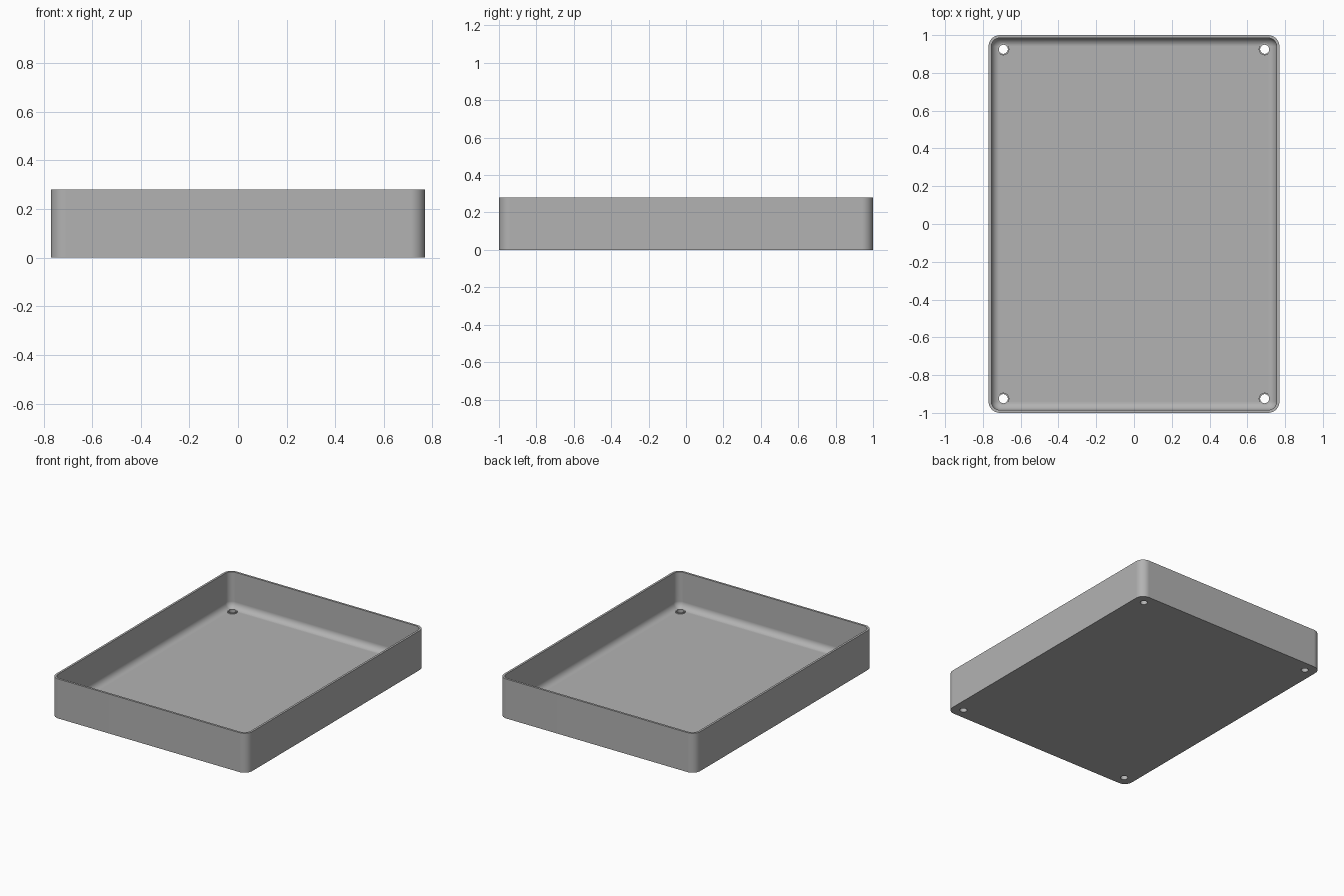
import bpy, bmesh
from math import sin, cos, pi

W, D, H = 0.77, 1.0, 0.28            # half width, half depth, height
WALL, FLOOR, CORNER, FILLET = 0.015, 0.026, 0.06, 0.045
HOLE_X, HOLE_Y, HOLE_R, BOSS_R, BOSS_TOP = 0.692, 0.925, 0.024, 0.032, 0.034

if "Cube" in bpy.data.objects:
    bpy.data.objects.remove(bpy.data.objects["Cube"], do_unlink=True)

grey = bpy.data.materials.new("plain grey")
grey.use_nodes = True
grey.diffuse_color = (0.45, 0.45, 0.45, 1)
grey.node_tree.nodes["Principled BSDF"].inputs["Base Color"].default_value = grey.diffuse_color


def rounded_rect(inset, z, steps=8):
    """Points of the outline moved inwards, counter-clockwise."""
    r = CORNER - inset
    cx, cy = W - CORNER, D - CORNER
    points = []
    for quarter, (sx, sy) in enumerate(((1, 1), (-1, 1), (-1, -1), (1, -1))):
        for i in range(steps + 1):
            a = (quarter + i / steps) * pi / 2
            points.append((sx * cx + r * cos(a), sy * cy + r * sin(a), z))
    return points


def circle(x, y, r, z, steps=32):
    return [(x + r * cos(2 * pi * i / steps), y + r * sin(2 * pi * i / steps), z)
            for i in range(steps)]


def loft(name, loops, closed=False):
    """Skin a row of loops; cap both ends, or join last loop to first."""
    bm = bmesh.new()
    rings = [[bm.verts.new(p) for p in loop] for loop in loops]
    n = len(rings[0])
    pairs = list(zip(rings, rings[1:]))
    if closed:
        pairs.append((rings[-1], rings[0]))
    else:
        bm.faces.new(rings[0])
        bm.faces.new(rings[-1])
    for a, b in pairs:
        for i in range(n):
            j = (i + 1) % n
            bm.faces.new((a[i], a[j], b[j], b[i]))
    bmesh.ops.recalc_face_normals(bm, faces=bm.faces)
    mesh = bpy.data.meshes.new(name)
    bm.to_mesh(mesh)
    bm.free()
    mesh.materials.append(grey)
    obj = bpy.data.objects.new(name, mesh)
    bpy.context.collection.objects.link(obj)
    return obj


def select(obj):
    bpy.ops.object.select_all(action='DESELECT')
    obj.select_set(True)
    bpy.context.view_layer.objects.active = obj


# Tray: outer wall, rim, inner wall, rounded inner edge, floor
loops = [rounded_rect(0, 0), rounded_rect(0, H), rounded_rect(WALL, H)]
for i in range(9):
    a = i / 8 * pi / 2
    inset = WALL + FILLET * (1 - cos(a)) * 0.98
    loops.append(rounded_rect(inset, FLOOR + FILLET * (1 - sin(a))))
tray = loft("tray", loops)

# Screw holes through the floor, each with a low raised collar
for sx, side in ((1, "left"), (-1, "right")):
    for sy, end in ((1, "back"), (-1, "front")):
        x, y = sx * HOLE_X, sy * HOLE_Y
        cutter = loft("hole_cutter", [circle(x, y, HOLE_R + 0.002, -0.1),
                                      circle(x, y, HOLE_R + 0.002, 0.1)])
        cutter.hide_render = True
        cut = tray.modifiers.new("hole", 'BOOLEAN')
        cut.operation = 'DIFFERENCE'
        cut.solver = 'EXACT'
        cut.object = cutter
        select(tray)
        bpy.ops.object.modifier_apply(modifier=cut.name)
        bpy.data.objects.remove(cutter, do_unlink=True)
        collar = loft(f"{end}_{side}_hole_collar",
                      [circle(x, y, HOLE_R, 0), circle(x, y, HOLE_R, BOSS_TOP),
                       circle(x, y, BOSS_R, BOSS_TOP), circle(x, y, BOSS_R, FLOOR - 0.01),
                       circle(x, y, HOLE_R + 0.002, FLOOR - 0.01),
                       circle(x, y, HOLE_R + 0.002, 0)], closed=True)
        select(collar)
        bpy.ops.object.shade_smooth_by_angle(angle=pi / 6)

select(tray)
bpy.ops.object.shade_smooth_by_angle(angle=pi / 6)
weighted = tray.modifiers.new("even shading", 'WEIGHTED_NORMAL')
weighted.keep_sharp = True
